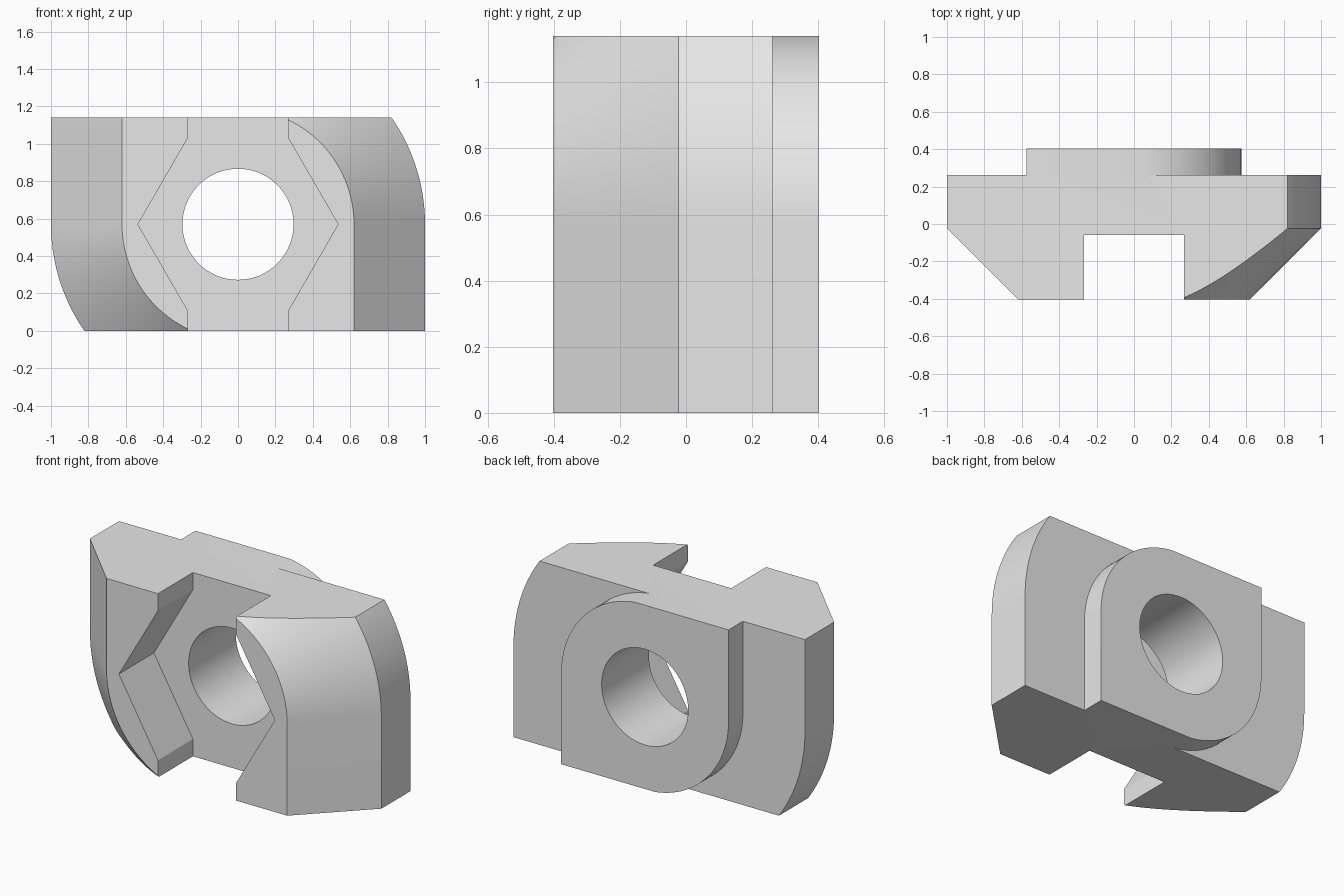
import bpy, bmesh
from math import sin, cos, pi

cube = bpy.data.objects.get("Cube")
if cube:
    bpy.data.objects.remove(cube, do_unlink=True)

MID = 0.57   # half the height; every section is centred on it
ARC = 32     # steps per quarter circle

grey = bpy.data.materials.new("light grey metal")
grey.use_nodes = True
colour = (0.8, 0.8, 0.8, 1)
grey.diffuse_color = colour
grey.node_tree.nodes["Principled BSDF"].inputs["Base Color"].default_value = colour


def loft(name, outline, stations):
    """Sweep an (x, z) outline along y; each station is (y, scale)."""
    bm = bmesh.new()
    rings = [[bm.verts.new((x * s, y, MID + z * s)) for x, z in outline]
             for y, s in stations]
    n = len(outline)
    for a, b in zip(rings, rings[1:]):
        for i in range(n):
            j = (i + 1) % n
            bm.faces.new((a[i], a[j], b[j], b[i]))
    bm.faces.new(rings[0])
    bm.faces.new(rings[-1])
    bmesh.ops.recalc_face_normals(bm, faces=bm.faces)
    mesh = bpy.data.meshes.new(name)
    bm.to_mesh(mesh)
    bm.free()
    mesh.materials.append(grey)
    obj = bpy.data.objects.new(name, mesh)
    bpy.context.collection.objects.link(obj)
    return obj


def turned(points):
    """Complete an outline with its half-turn copy."""
    return points + [(-x, -z) for x, z in points]


def cut(target, cutter, operation):
    cutter.hide_render = True
    mod = target.modifiers.new("cut", 'BOOLEAN')
    mod.operation = operation
    mod.solver = 'EXACT'
    mod.object = cutter
    bpy.ops.object.select_all(action='DESELECT')
    bpy.context.view_layer.objects.active = target
    target.select_set(True)
    bpy.ops.object.modifier_apply(modifier=mod.name)
    bpy.data.objects.remove(cutter, do_unlink=True)


# Body: two opposite corners rounded, conical front bevel, raised rear boss
quarter = [(cos(i * pi / 2 / ARC), sin(i * pi / 2 / ARC)) for i in range(ARC + 1)]
outline = turned(quarter + [(-1, 1)])
body = loft("slot_nut_body", outline,
            [(-0.403, 0.62), (-0.023, 1), (0.262, 1), (0.262, 0.574), (0.403, 0.574)])

# Trim flat at top and bottom
slab = loft("height_trim", turned([(2, MID), (-2, MID)]), [(-1, 1), (1, 1)])
cut(body, slab, 'INTERSECT')

# Hexagonal pocket open at top and bottom
R = 0.535
hexagon = turned([(R, 0), (R / 2, R * sin(pi / 3)), (R / 2, 1),
                  (-R / 2, 1), (-R / 2, R * sin(pi / 3))])
cut(body, loft("pocket_cutter", hexagon, [(-1, 1), (-0.06, 1)]), 'DIFFERENCE')

# Through hole
circle = [(cos(i * pi / ARC), sin(i * pi / ARC)) for i in range(2 * ARC)]
cut(body, loft("hole_cutter", circle, [(-1, 0.297), (1, 0.297)]), 'DIFFERENCE')

# Smooth arcs, crisp edges
bpy.ops.object.select_all(action='DESELECT')
body.select_set(True)
bpy.context.view_layer.objects.active = body
bpy.ops.object.shade_smooth_by_angle(angle=pi / 7)
